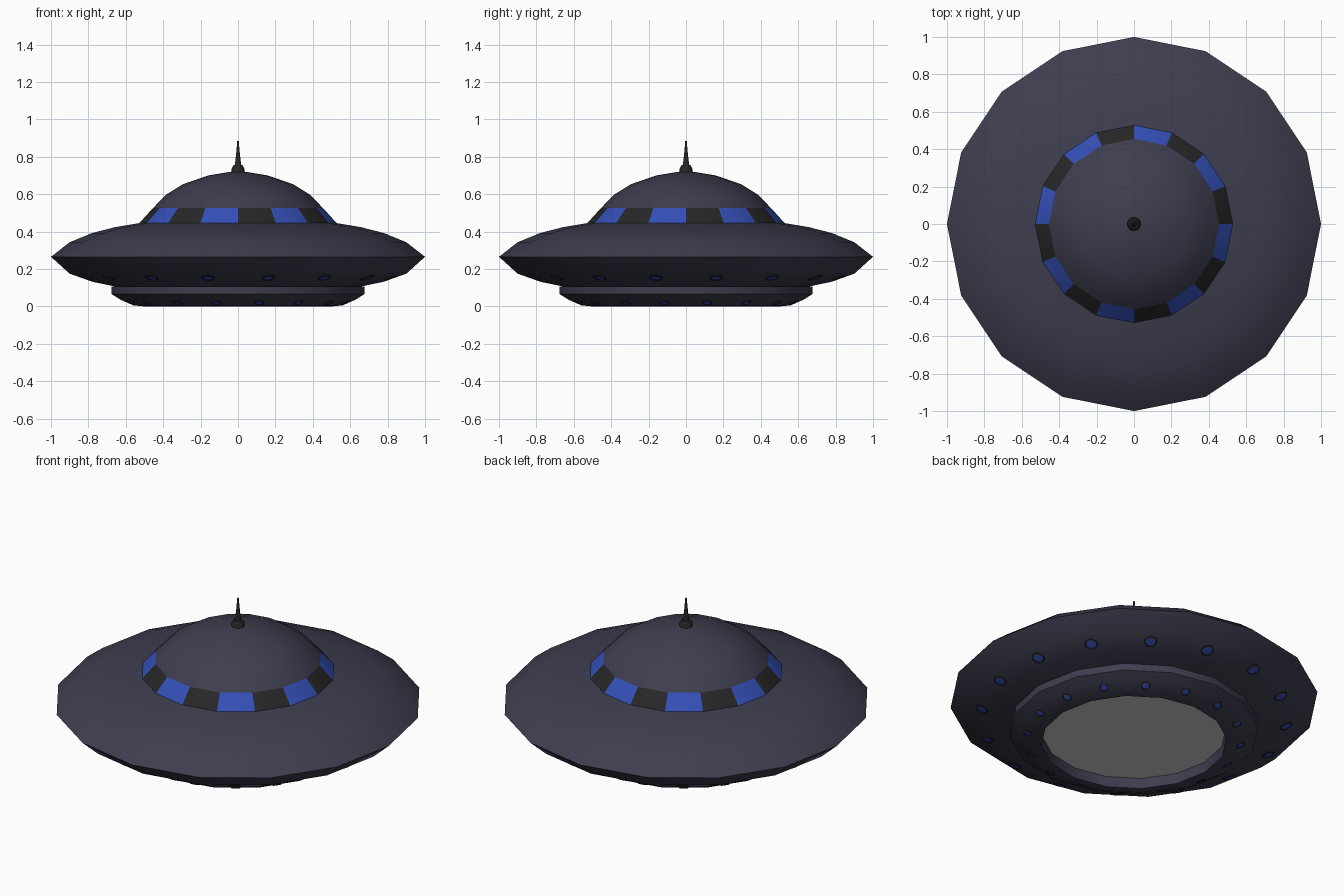
import bpy, bmesh, math
from mathutils import Matrix, Vector

if "Cube" in bpy.data.objects:
    bpy.data.objects.remove(bpy.data.objects["Cube"])

SIDES = 16
STEP = 2 * math.pi / SIDES


def material(name, rgb):
    m = bpy.data.materials.new(name)
    m.diffuse_color = (*rgb, 1)
    m.use_nodes = True
    m.node_tree.nodes["Principled BSDF"].inputs["Base Color"].default_value = m.diffuse_color
    return m


HULL = material("hull_paint", (0.047, 0.047, 0.078))
DARK = material("dark_trim", (0.02, 0.02, 0.02))
BLUE = material("blue_glass", (0.035, 0.08, 0.48))


def lathe(bm, profile, sides=SIDES, matrix=Matrix(), pick=lambda row, i: 0):
    """Revolve (radius, height) points around z; pick chooses the material slot."""
    rings = []
    for r, z in profile:
        n = 1 if r == 0 else sides
        rings.append([bm.verts.new(matrix @ Vector((r * math.cos(2 * math.pi * i / sides),
                                                    r * math.sin(2 * math.pi * i / sides), z)))
                      for i in range(n)])
    for row, (a, b) in enumerate(zip(rings, rings[1:])):
        for i in range(sides):
            quad = [a[i % len(a)], a[(i + 1) % sides % len(a)],
                    b[(i + 1) % sides % len(b)], b[i % len(b)]]
            face = bm.faces.new(list(dict.fromkeys(quad)))
            face.material_index = pick(row, i)


def finish(bm, name, mats, angle=30):
    me = bpy.data.meshes.new(name)
    bm.to_mesh(me)
    bm.free()
    ob = bpy.data.objects.new(name, me)
    bpy.context.collection.objects.link(ob)
    for m in mats:
        me.materials.append(m)
    bpy.ops.object.select_all(action='DESELECT')
    ob.select_set(True)
    bpy.context.view_layer.objects.active = ob
    bpy.ops.object.shade_smooth_by_angle(angle=math.radians(angle))
    return ob


def turned(name, profile, mats, sides=SIDES, pick=lambda row, i: 0):
    bm = bmesh.new()
    lathe(bm, profile, sides, pick=pick)
    return finish(bm, name, mats)


# Saucer, listed from the underside outwards and up, so normals face out
turned("saucer_hull", [(0.66, 0.107), (0.78, 0.132), (0.90, 0.175), (1.0, 0.265),
                       (0.90, 0.343), (0.78, 0.392), (0.66, 0.423), (0.528, 0.445)], [HULL])

# Alternating dark and blue window band
turned("window_band", [(0.528, 0.445), (0.455, 0.525)], [DARK, BLUE],
       pick=lambda row, i: i % 2)

# Dome
turned("dome", [(0.455, 0.525), (0.385, 0.597), (0.295, 0.653), (0.16, 0.70),
                (0.05, 0.718), (0, 0.72)], [HULL])

# Base ring with recessed opening
turned("base_ring", [(0.50, 0.06), (0.505, 0.0), (0.56, 0.006), (0.625, 0.034),
                     (0.675, 0.065), (0.675, 0.107), (0.64, 0.107)], [HULL])

# Grey hatch inside the opening
turned("bottom_hatch", [(0, 0.06), (0.50, 0.06)], [])

# Antenna: collar and tapered spike
turned("antenna", [(0.037, 0.712), (0.035, 0.735), (0.025, 0.755), (0.017, 0.755),
                   (0.010, 0.815), (0.004, 0.884), (0, 0.885)], [DARK])


# Rings of small round lights: dark bezel and blue lens
def light_ring(name, radius, height, normal, size):
    bm = bmesh.new()
    lip = size * 0.22
    profile = [(size, -lip), (size, lip * 0.6), (size * 0.82, lip),
               (size * 0.78, lip * 0.5), (0, lip * 0.8)]
    for k in range(SIDES):
        tilt = Vector((normal[0], 0, normal[1])).to_track_quat('Z', 'Y').to_matrix().to_4x4()
        place = (Matrix.Rotation((k + 0.5) * STEP, 4, 'Z')
                 @ Matrix.Translation((radius, 0, height)) @ tilt)
        lathe(bm, profile, 12, place, lambda row, i: int(row == 3))
    finish(bm, name, [DARK, BLUE])


light_ring("hull_lights", 0.83, 0.156, (0.35, -0.94), 0.037)
light_ring("base_lights", 0.582, 0.021, (0.40, -0.92), 0.026)
